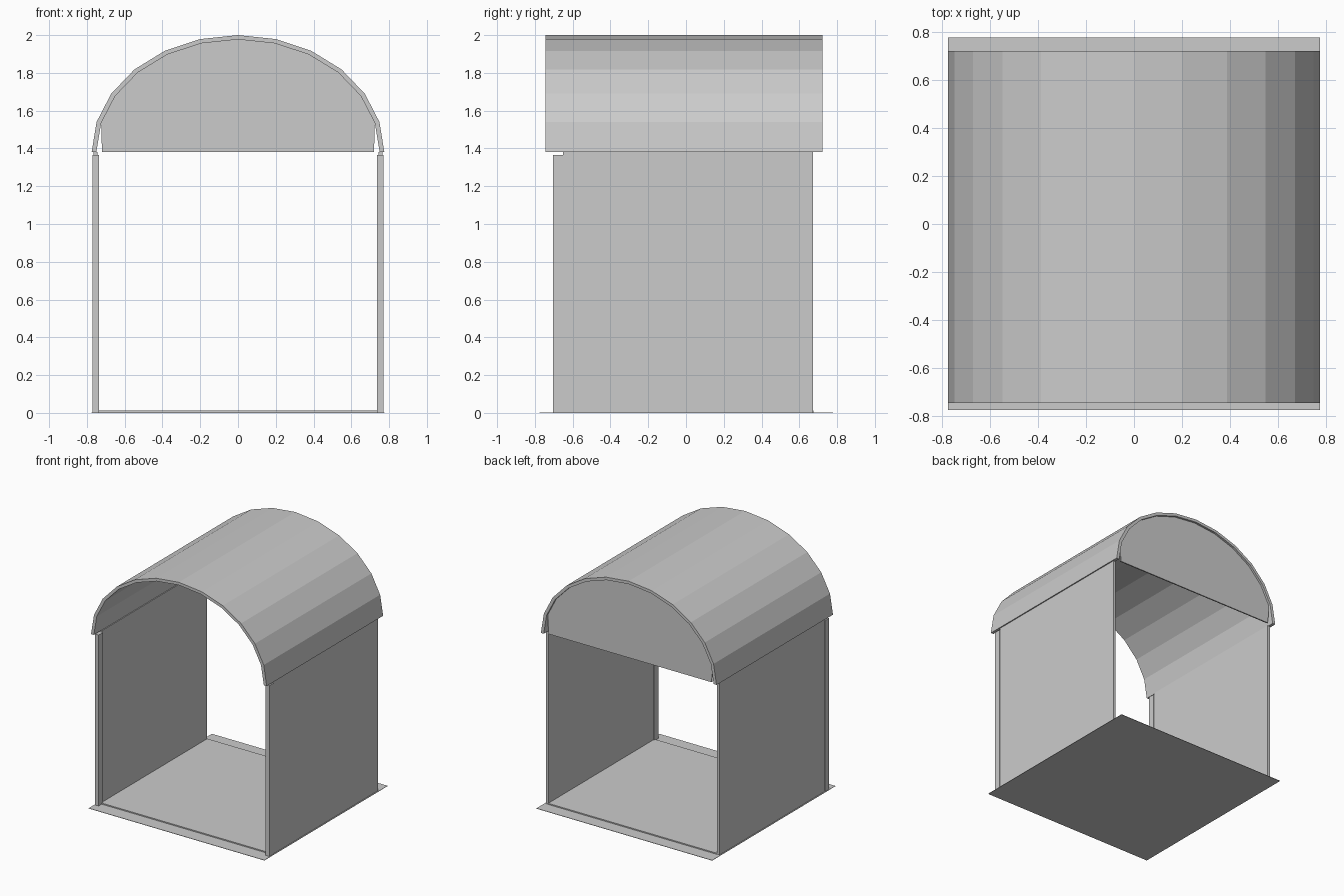
import bpy
import bmesh
from math import sin, cos, pi

cube = bpy.data.objects.get("Cube")
if cube:
    bpy.data.objects.remove(cube, do_unlink=True)

grey = bpy.data.materials.new("light grey")
grey.use_nodes = True
GREY = (0.6, 0.6, 0.6, 1)
grey.diffuse_color = GREY
grey.node_tree.nodes["Principled BSDF"].inputs["Base Color"].default_value = GREY

EAVES = 1.38


def prism(name, outline, y0, y1):
    """Extrude an (x, z) outline along y, with flat faces."""
    bm = bmesh.new()
    face = bm.faces.new([bm.verts.new((x, y0, z)) for x, z in outline])
    grown = bmesh.ops.extrude_face_region(bm, geom=[face])["geom"]
    moved = [v for v in grown if isinstance(v, bmesh.types.BMVert)]
    bmesh.ops.translate(bm, verts=moved, vec=(0, y1 - y0, 0))
    bmesh.ops.recalc_face_normals(bm, faces=bm.faces)
    mesh = bpy.data.meshes.new(name)
    bm.to_mesh(mesh)
    bm.free()
    mesh.materials.append(grey)
    obj = bpy.data.objects.new(name, mesh)
    bpy.context.collection.objects.link(obj)
    return obj


def box(name, x0, x1, y0, y1, z0, z1):
    return prism(name, [(x0, z0), (x1, z0), (x1, z1), (x0, z1)], y0, y1)


def arch(half_width, rise, first=0, last=12):
    """Points of a twelve-sided half ellipse, from -x to +x."""
    return [(-half_width * cos(pi * i / 12), EAVES + rise * sin(pi * i / 12))
            for i in range(first, last + 1)]


# Floor: thin ground plate with a raised panel between the walls
box("ground_plate", -0.775, 0.775, -0.775, 0.778, 0, 0.003)
box("floor_panel", -0.745, 0.745, -0.665, 0.675, 0.003, 0.012)

# Side walls with a front post on each
for side, s in (("left", 1), ("right", -1)):
    box(side + "_wall", s * 0.743, s * 0.766, -0.65, 0.672, 0, EAVES)
    box(side + "_front_post", s * 0.737, s * 0.77, -0.703, -0.65, 0, 1.366)

# Barrel roof shell
outer = arch(0.775, 0.62)
inner = arch(0.75, 0.597)
prism("roof", outer + inner[::-1], -0.745, 0.722)

# Rear gable panel under the roof
gable = [(-0.72, EAVES)] + arch(0.75, 0.597, 1, 11) + [(0.72, EAVES)]
prism("rear_gable", gable, 0.695, 0.705)
